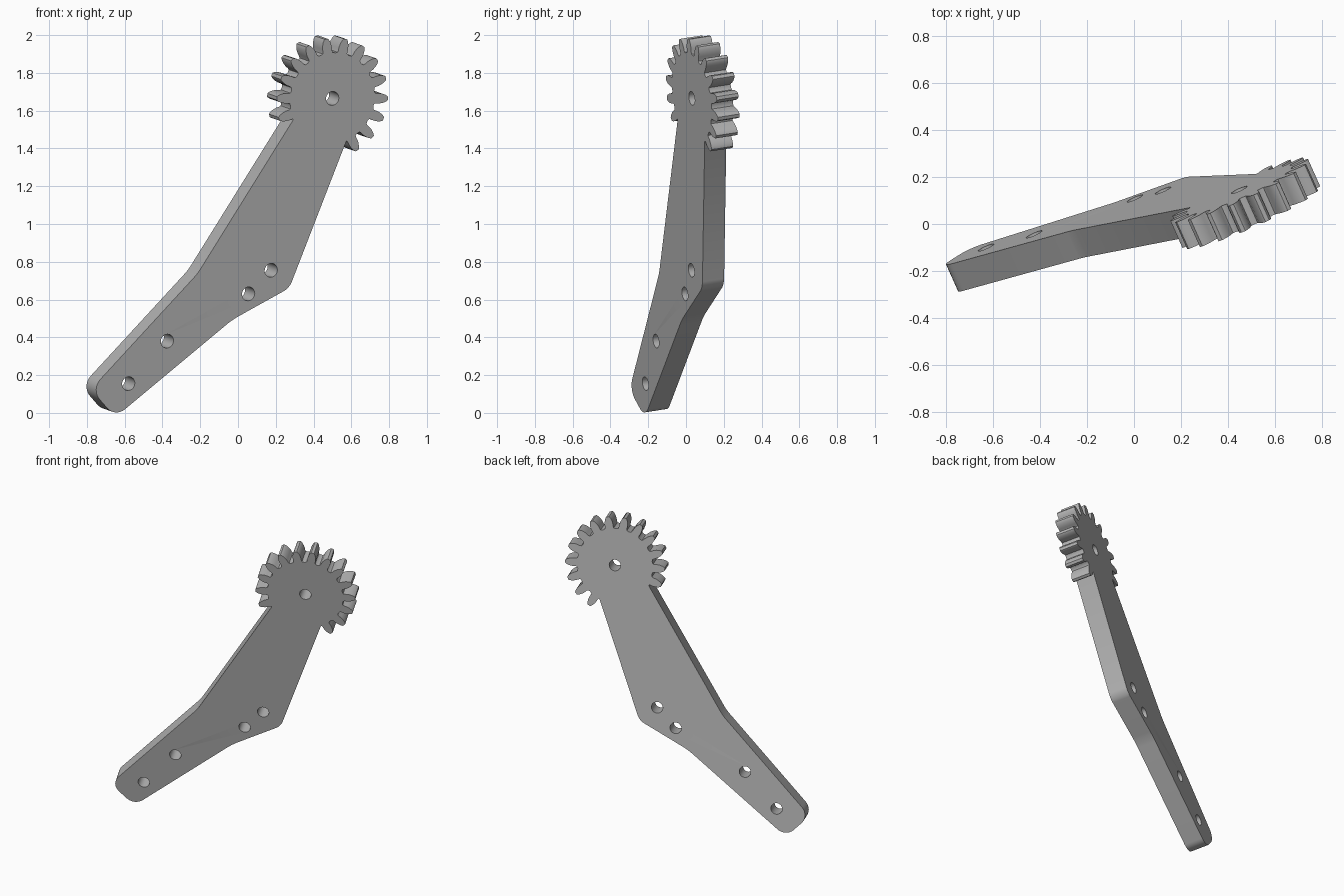
import bpy, bmesh
from math import sin, cos, radians, tau
from mathutils import Vector, Matrix

cube = bpy.data.objects.get("Cube")
if cube:
    bpy.data.objects.remove(cube)

THICK = 0.127
SLOPE_X, SLOPE_Z, OFFSET = 0.447, -0.157, 0.0686   # tilted front plane: y = OFFSET + ...


def on_plane(x, z):
    return Vector((x, OFFSET + SLOPE_X * x + SLOPE_Z * z, z))


# Plate frame: origin at the gear hub, third axis along the front face normal
hub = on_plane(0.50, 1.665)
normal = Vector((SLOPE_X, -1, SLOPE_Z)).normalized()
across = Vector((1, SLOPE_X, 0)).normalized()
up = normal.cross(across)


def local(x, z):
    d = on_plane(x, z) - hub
    return Vector((d.dot(across), d.dot(up)))


def polar(r, deg):
    return Vector((r * cos(radians(deg)), r * sin(radians(deg))))


def rounded(prev, corner, nxt, cut, steps=8):
    """Corner replaced by a smooth arc that starts and ends `cut` away from it."""
    a = corner + (prev - corner).normalized() * cut
    b = corner + (nxt - corner).normalized() * cut
    w = 0.75                                # conic weight, near circular
    pts = []
    for i in range(steps + 1):
        t = i / steps
        k = ((1 - t) ** 2, 2 * w * t * (1 - t), t * t)
        pts.append((a * k[0] + corner * k[1] + b * k[2]) / sum(k))
    return pts


# Gear sector: 14 teeth of an 18 tooth gear, each flank as (radius, half angle)
flank = [(0.247, 6.6), (0.257, 5.9), (0.272, 5.7), (0.29, 4.9), (0.307, 3.6), (0.319, 2.2), (0.322, 1.6)]
outline = [polar(0.25, -68)]
for i in range(14):
    mid = -60 + 20 * i
    outline += [polar(r, mid - h) for r, h in flank]
    outline += [polar(r, mid + h) for r, h in reversed(flank)]
    if i < 13:
        outline.append(polar(0.243, mid + 10))
outline.append(polar(0.255, 208.5))

# Bent arm: corners with their rounding
arm = [((-0.214, 0.737), 0.03), ((-0.778, 0.124), 0.075), ((-0.65, -0.024), 0.07),
       ((-0.03, 0.493), 0.04), ((0.272, 0.661), 0.035)]
corners = [outline[-1]] + [local(*p) for p, _ in arm] + [outline[0]]
for i, (_, cut) in enumerate(arm):
    outline += rounded(corners[i], corners[i + 1], corners[i + 2], cut)

# Bolt holes and hub hole
centres = [(0.50, 1.665), (0.175, 0.755), (0.055, 0.63), (-0.375, 0.38), (-0.58, 0.155)]
loops = [outline]
for x, z in centres:
    c = local(x, z)
    loops.append([c + Vector((cos(tau * k / 32), sin(tau * k / 32))) * 0.037 for k in range(32)])

# Filled 2D curve extruded to the plate thickness
curve = bpy.data.curves.new("geared_arm", 'CURVE')
curve.dimensions = '2D'
curve.fill_mode = 'BOTH'
curve.extrude = THICK / 2
for loop in loops:
    s = curve.splines.new('POLY')
    s.points.add(len(loop) - 1)
    for p, co in zip(s.points, loop):
        p.co = (co.x, co.y, 0, 1)
    s.use_cyclic_u = True

plate = bpy.data.objects.new("geared_arm", curve)
bpy.context.collection.objects.link(plate)
bpy.ops.object.select_all(action='DESELECT')
plate.select_set(True)
bpy.context.view_layer.objects.active = plate
bpy.ops.object.convert(target='MESH')
plate = bpy.context.object

# Weld the caps to the walls and tilt the plate into place
frame = Matrix((across, up, normal)).transposed().to_4x4()
frame.translation = hub - normal * THICK / 2
bm = bmesh.new()
bm.from_mesh(plate.data)
bmesh.ops.remove_doubles(bm, verts=bm.verts, dist=0.0002)
bmesh.ops.transform(bm, matrix=frame, verts=bm.verts)
bmesh.ops.recalc_face_normals(bm, faces=bm.faces)
bm.to_mesh(plate.data)
bm.free()
bpy.ops.object.shade_smooth_by_angle(angle=radians(30))

# Plain grey metal
grey = bpy.data.materials.new("metal_grey")
grey.use_nodes = True
colour = (0.45, 0.45, 0.45, 1)
grey.diffuse_color = colour
grey.node_tree.nodes["Principled BSDF"].inputs["Base Color"].default_value = colour
plate.data.materials.clear()
plate.data.materials.append(grey)
